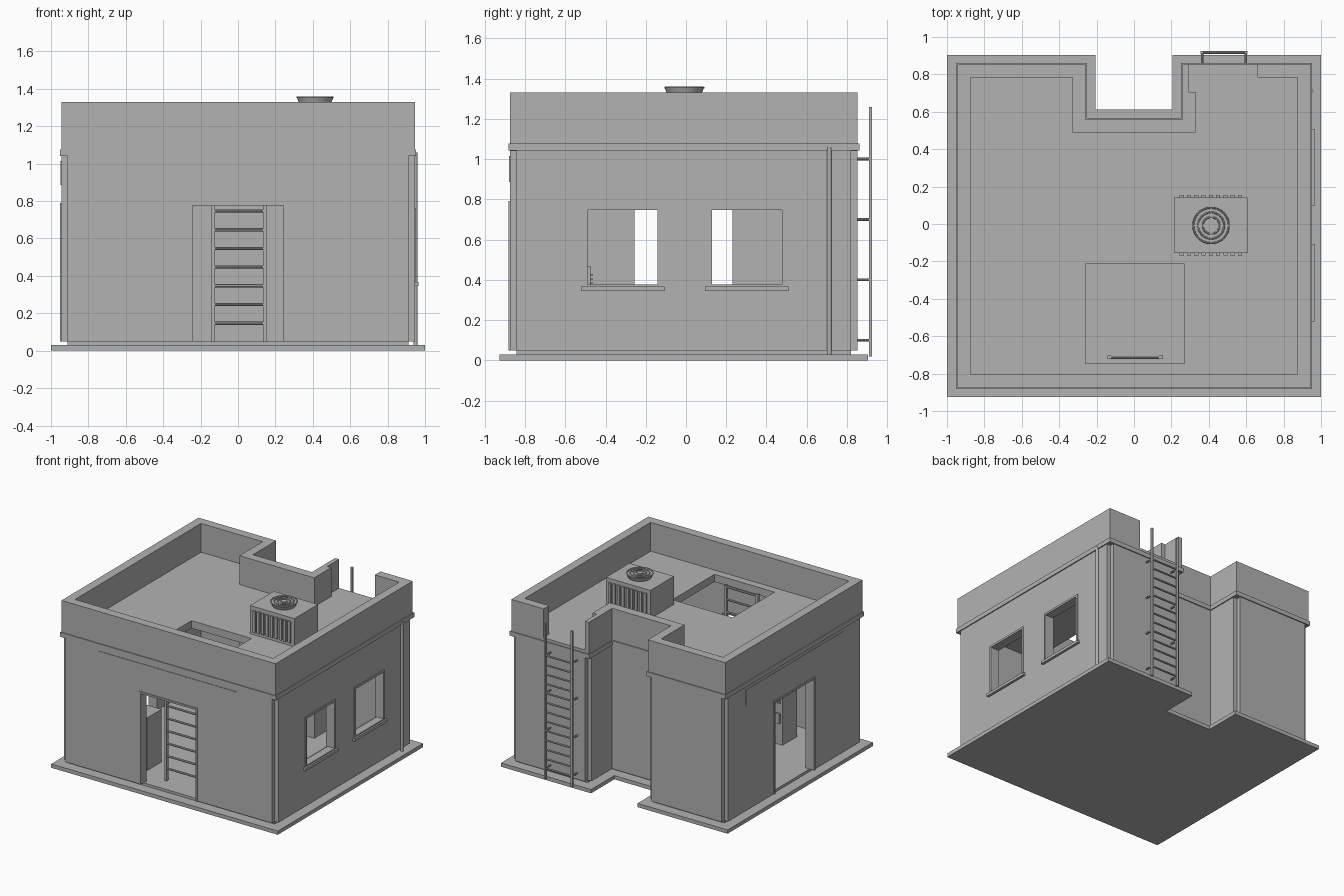
import bpy, bmesh, math
from mathutils import Matrix

if "Cube" in bpy.data.objects:
    bpy.data.objects.remove(bpy.data.objects["Cube"], do_unlink=True)

grey = bpy.data.materials.new("plain grey")
grey.use_nodes = True
grey.diffuse_color = (0.448, 0.448, 0.448, 1)
grey.node_tree.nodes["Principled BSDF"].inputs["Base Color"].default_value = grey.diffuse_color


def finish(name, bm):
    bmesh.ops.recalc_face_normals(bm, faces=bm.faces)
    mesh = bpy.data.meshes.new(name)
    bm.to_mesh(mesh)
    bm.free()
    mesh.materials.append(grey)
    obj = bpy.data.objects.new(name, mesh)
    bpy.context.scene.collection.objects.link(obj)
    return obj


def add_box(bm, x, y, z):
    """Box from (min, max) pairs."""
    size = [r[1] - r[0] for r in (x, y, z)]
    mid = [(r[0] + r[1]) / 2 for r in (x, y, z)]
    bmesh.ops.create_cube(bm, size=1, matrix=Matrix.Translation(mid) @ Matrix.Diagonal((*size, 1)))


def boxes(name, *parts):
    bm = bmesh.new()
    for part in parts:
        add_box(bm, *part)
    return finish(name, bm)


def add_rod(bm, centre, radius, length, axis="Z", sides=12, top=None):
    turn = {"X": Matrix.Rotation(math.pi / 2, 4, "Y"),
            "Y": Matrix.Rotation(math.pi / 2, 4, "X"), "Z": Matrix()}[axis]
    bmesh.ops.create_cone(bm, cap_ends=True, segments=sides, radius1=radius,
                          radius2=radius if top is None else top, depth=length,
                          matrix=Matrix.Translation(centre) @ turn)


def prism(name, points, low, high):
    bm = bmesh.new()
    face = bm.faces.new([bm.verts.new((x, y, low)) for x, y in points])
    top = bmesh.ops.extrude_face_region(bm, geom=[face])["geom"]
    bmesh.ops.translate(bm, vec=(0, 0, high - low),
                        verts=[v for v in top if isinstance(v, bmesh.types.BMVert)])
    return finish(name, bm)


def cut(obj, *cutters):
    for cutter in cutters:
        mod = obj.modifiers.new("cut", "BOOLEAN")
        mod.operation = "DIFFERENCE"
        mod.solver = "EXACT"
        mod.object = cutter
        mesh = bpy.data.meshes.new_from_object(
            obj.evaluated_get(bpy.context.evaluated_depsgraph_get()))
        obj.modifiers.clear()
        obj.data = mesh
        bpy.data.objects.remove(cutter, do_unlink=True)


# Footprint corners with their outward directions; the back has a recess
W, F, B, NX, NY = 0.945, -0.875, 0.853, 0.26, 0.56
CORNERS = [(-W, F, -1, -1), (W, F, 1, -1), (W, B, 1, 1), (NX, B, -1, 1),
           (NX, NY, -1, 1), (-NX, NY, 1, 1), (-NX, B, 1, 1), (-W, B, -1, 1)]


def outline(ox, oy=None, step=0):
    """Footprint grown by an offset, with optional stepped outer corners."""
    oy = ox if oy is None else oy
    result = []
    for i, (x, y, sx, sy) in enumerate(CORNERS):
        along_x = CORNERS[i - 1][1] == y
        x, y = x + sx * ox, y + sy * oy
        if step and i not in (4, 5):
            trio = [(x - sx * step, y), (x - sx * step, y - sy * step), (x, y - sy * step)]
            result += trio if along_x else trio[::-1]
        else:
            result.append((x, y))
    return result


# Ground slab, plinth, hollow walls
prism("ground_slab", outline(0.055, 0.051), 0, 0.03)
prism("floor_plinth", outline(-0.033), 0.03, 0.05)
walls = prism("walls", outline(0, step=0.033), 0.05, 1.04)
WINDOWS = (-0.315, 0.302)
DOOR, DOOR_TOP = 0.243, 0.777
cut(walls,
    prism("room_cutter", outline(-0.07), 0, 1.2),
    boxes("front_door_cutter", ((-DOOR, DOOR), (-1, -0.7), (0, DOOR_TOP))),
    boxes("side_door_cutter", ((-1.1, -0.7), (-DOOR - 0.012, DOOR - 0.012), (0, DOOR_TOP))),
    *[boxes("window_cutter", ((0.7, 1.1), (c - 0.175, c + 0.175), (0.37, 0.75))) for c in WINDOWS])

# Roof with parapet, ladder gap and hatch
ROOF = 1.1
roof = prism("roof_and_parapet", outline(0), 1.04, 1.33)
cut(roof,
    prism("roof_cutter", outline(-0.07), ROOF, 1.6),
    boxes("gap_cutter", ((0.295, 0.66), (0.705, 1.2), (ROOF, 1.6))),
    boxes("hatch_cutter", ((-0.26, 0.27), (-0.745, -0.215), (0.9, 1.2))))
band = prism("cornice_band", outline(0.008), 1.042, 1.077)
cut(band, prism("band_cutter", outline(-0.02), 0.9, 1.2))


# Frames and sign plates: u runs along the wall, out is the outward range
def frame(name, place, centre, half, low, high, t, out, sill=False):
    u0, u1 = centre - half, centre + half
    parts = [((u0, u0 + t), (low, high)), ((u1 - t, u1), (low, high)),
             ((u0, u1), (high - t, high))]
    if sill:
        parts.append(((u0, u1), (low, low + t)))
    return boxes(name, *[place(u, out, z) for u, z in parts])


def on_front(u, out, z):
    return u, (-out[1], -out[0]), z


def on_right(u, out, z):
    return out, u, z


def on_left(u, out, z):
    return (-out[1], -out[0]), u, z


frame("front_door_frame", on_front, 0, 0.257, 0.05, 0.791, 0.014, (0.82, 0.883))
frame("side_door_frame", on_left, -0.012, 0.257, 0.05, 0.791, 0.014, (0.89, 0.953))
boxes("front_sign", on_front((-0.615, 0.61), (0.87, 0.879), (0.885, 1.015)))
boxes("side_sign", on_left((-0.625, 0.6), (0.94, 0.949), (0.885, 1.015)))
for c in WINDOWS:
    frame("window_frame", on_right, c, 0.19, 0.36, 0.764, 0.016, (0.89, 0.952), sill=True)
    boxes("window_sill", on_right((c - 0.207, c + 0.207), (0.9, 0.965), (0.345, 0.367)))

# Drain pipe on the side wall
bm = bmesh.new()
add_rod(bm, (0.948, 0.712, 0.545), 0.011, 1.03)
finish("drain_pipe", bm)


# Ladders
def ladder(name, x0, x1, y, low, high, rail, rungs):
    bm = bmesh.new()
    r = rail / 2
    for x in (x0 + r, x1 - r):
        add_box(bm, (x - r, x + r), (y - r, y + r), (low, high))
    for z in rungs:
        add_rod(bm, ((x0 + x1) / 2, y, z), rail * 0.42, x1 - x0 - rail, "X", 8)
    return finish(name, bm)


ladder("back_ladder", 0.355, 0.607, 0.917, 0.02, 1.26, 0.017,
       [0.1 + 0.075 * i for i in range(13)])
bm = bmesh.new()
for z in (0.1, 0.4, 0.7, 1.0):
    for x in (0.364, 0.598):
        add_rod(bm, (x, 0.88, z), 0.007, 0.08, "Y", 8)
finish("ladder_brackets", bm)
ladder("hatch_ladder", -0.143, 0.155, -0.713, 0.05, 1.06, 0.02,
       [0.147 + 0.1 * i for i in range(10)])

# Rooftop cooling unit with ribbed sides
boxes("cooling_unit", ((0.215, 0.607), (-0.155, 0.143), (ROOF, 1.325)))
ribs = []
for i in range(9):
    x = 0.255 + i * 0.039
    for y in (-0.16, 0.148):
        ribs.append(((x - 0.011, x + 0.011), (y - 0.008, y + 0.008), (1.125, 1.295)))
boxes("cooling_ribs", *ribs)

# Fan housing and its guard
FAN = (0.412, -0.008)
bm = bmesh.new()
add_rod(bm, (*FAN, 1.338), 0.085, 0.03, sides=32, top=0.097)
add_rod(bm, (*FAN, 1.356), 0.022, 0.008, sides=16)
for wide, deep in ((0.096, 0.006), (0.006, 0.096)):
    add_box(bm, (FAN[0] - wide, FAN[0] + wide), (FAN[1] - deep, FAN[1] + deep), (1.35, 1.358))
finish("fan_housing", bm)
for radius in (0.045, 0.07, 0.095):
    bpy.ops.mesh.primitive_torus_add(location=(*FAN, 1.355), major_radius=radius,
                                     minor_radius=0.005, major_segments=32, minor_segments=8)
    ring = bpy.context.object
    ring.name = "fan_guard_ring"
    ring.data.materials.append(grey)
    bpy.ops.object.shade_smooth_by_angle()

# Indoor cabinet with vents and a handle
boxes("cabinet", ((-0.52, -0.343), (-0.655, -0.475), (0.05, 0.47)))
boxes("cabinet_vents", *[((-0.5, -0.4), (-0.476, -0.465), (z, z + 0.01))
                         for z in (0.38, 0.4, 0.42)])
boxes("cabinet_handle", ((-0.5, -0.47), (-0.476, -0.46), (0.22, 0.3)))
